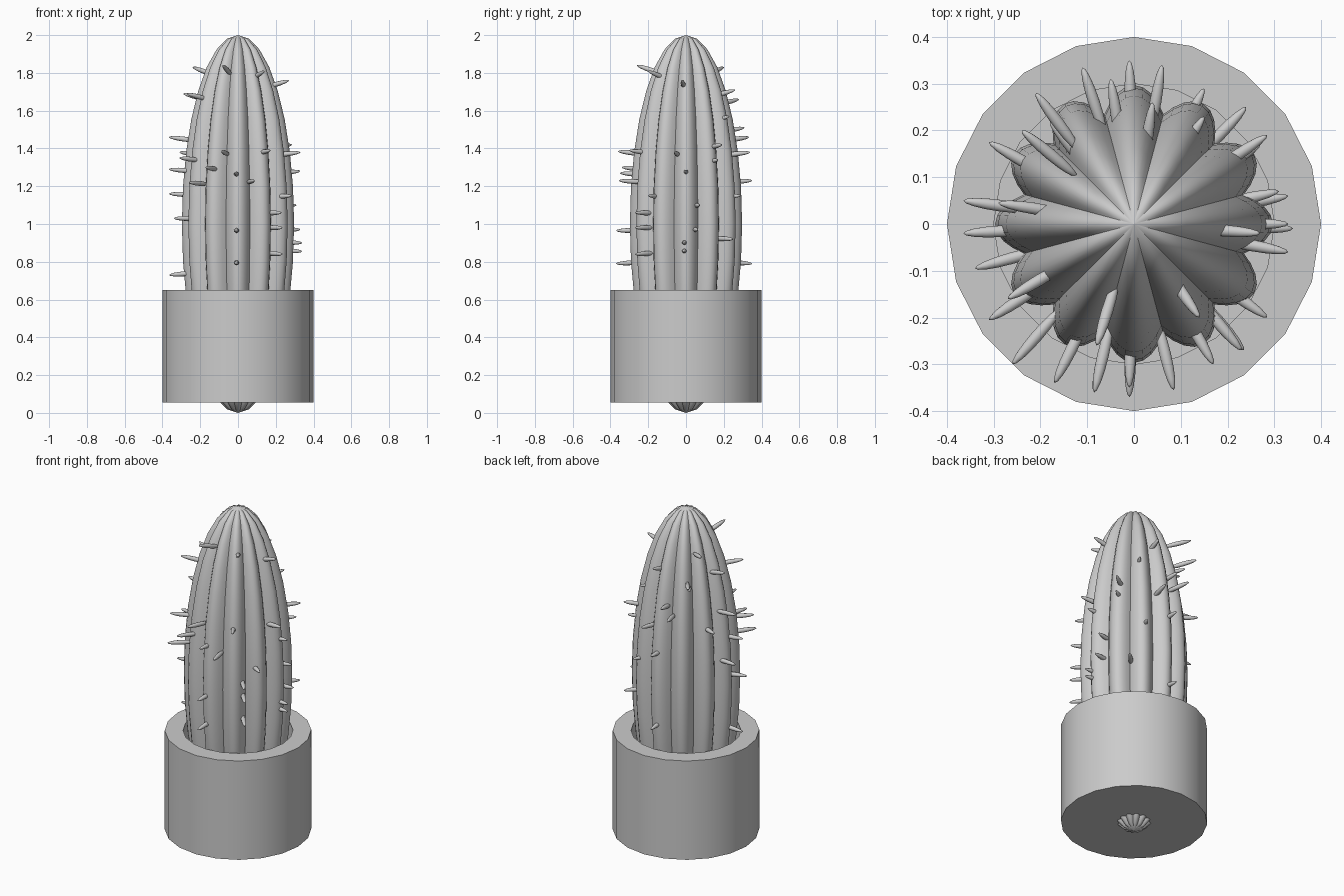
import bpy, bmesh, math
from mathutils import Vector, Matrix

if "Cube" in bpy.data.objects:
    bpy.data.objects.remove(bpy.data.objects["Cube"])


def finish(name, bm, angle=35):
    bmesh.ops.remove_doubles(bm, verts=bm.verts, dist=1e-5)
    bmesh.ops.recalc_face_normals(bm, faces=bm.faces)
    me = bpy.data.meshes.new(name)
    bm.to_mesh(me)
    bm.free()
    ob = bpy.data.objects.new(name, me)
    bpy.context.collection.objects.link(ob)
    bpy.ops.object.select_all(action='DESELECT')
    ob.select_set(True)
    bpy.context.view_layer.objects.active = ob
    bpy.ops.object.shade_smooth_by_angle(angle=math.radians(angle))
    return ob


def lathe(name, profile, sides, shape=lambda a: 1.0):
    """Revolve (radius, z) points; first and last points lie on the axis."""
    bm = bmesh.new()
    rings = []
    for r, z in profile:
        if r < 1e-6:
            rings.append([bm.verts.new((0, 0, z))] * sides)
        else:
            angs = [2 * math.pi * i / sides for i in range(sides)]
            rings.append([bm.verts.new((r * shape(a) * math.cos(a),
                                        r * shape(a) * math.sin(a), z)) for a in angs])
    for lo, hi in zip(rings, rings[1:]):
        for i in range(sides):
            j = (i + 1) % sides
            quad = list(dict.fromkeys((lo[i], lo[j], hi[j], hi[i])))
            if len(quad) > 2:
                bm.faces.new(quad)
    return finish(name, bm)


# Cactus body: tall ellipsoid with twelve rounded ribs
R, RINGS = 0.297, 16
body = [(R * math.sin(math.pi * k / RINGS), 1 - math.cos(math.pi * k / RINGS))
        for k in range(RINGS + 1)]
body[0], body[-1] = (0, 0.0), (0, 2.0)
lathe("cactus_body", body, 96, lambda a: 0.82 + 0.18 * abs(math.cos(6 * a)))

# Pot: thick-walled twenty-sided cup
lathe("pot", [(0, 0.055), (0.4, 0.055), (0.4, 0.65), (0.3, 0.65), (0.3, 0.12), (0, 0.12)], 20)

# Spines: slim spindles along the body normal, given by tip (x, y, z)
tips = [
    (-.01, -.35, 1.27), (-.01, -.37, .965), (-.01, -.37, .79), (.085, -.355, 1.23),
    (-.085, -.36, 1.385), (-.08, -.26, 1.84), (-.17, -.34, 1.3), (-.26, -.3, 1.22),
    (-.31, -.205, 1.35), (-.27, -.16, 1.69), (-.34, -.095, 1.03), (-.365, -.02, 1.29),
    (-.365, -.02, .73), (-.365, .05, 1.46), (-.365, .05, 1.16), (-.29, .045, 1.69),
    (-.31, .175, 1.38), (-.24, .2, 1.83), (-.21, .28, 1.66), (-.18, .22, 1.62),
    (-.11, .335, 1.46), (-.05, .31, 1.51), (-.01, .35, 1.23), (-.01, .35, .79),
    (.06, .34, 1.38), (.04, .26, 1.71), (.15, .29, 1.15), (.24, .25, .92),
    (.15, .23, 1.57), (.285, .19, 1.42), (.27, .17, 1.34), (.31, .07, 1.1),
    (.33, .06, .97), (.34, -.01, .9), (.34, -.01, .855), (.33, 0, 1.28),
    (.27, -.02, 1.76), (.33, -.06, 1.38), (.285, -.2, 1.15), (.235, -.27, .84),
    (.235, -.27, .98), (.23, -.27, 1.06), (.17, -.3, 1.39), (.14, -.2, 1.81),
]
HALF = 0.08
bm = bmesh.new()
for t in tips:
    tip = Vector(t)
    n = Vector((tip.x / R ** 2, tip.y / R ** 2, (tip.z - 1) * 1.2)).normalized()
    m = (Matrix.Translation(tip - n * HALF) @ n.to_track_quat('Z', 'Y').to_matrix().to_4x4()
         @ Matrix.Diagonal((0.013, 0.013, HALF, 1)))
    bmesh.ops.create_uvsphere(bm, u_segments=10, v_segments=8, radius=1, matrix=m)
finish("spines", bm, 60)
